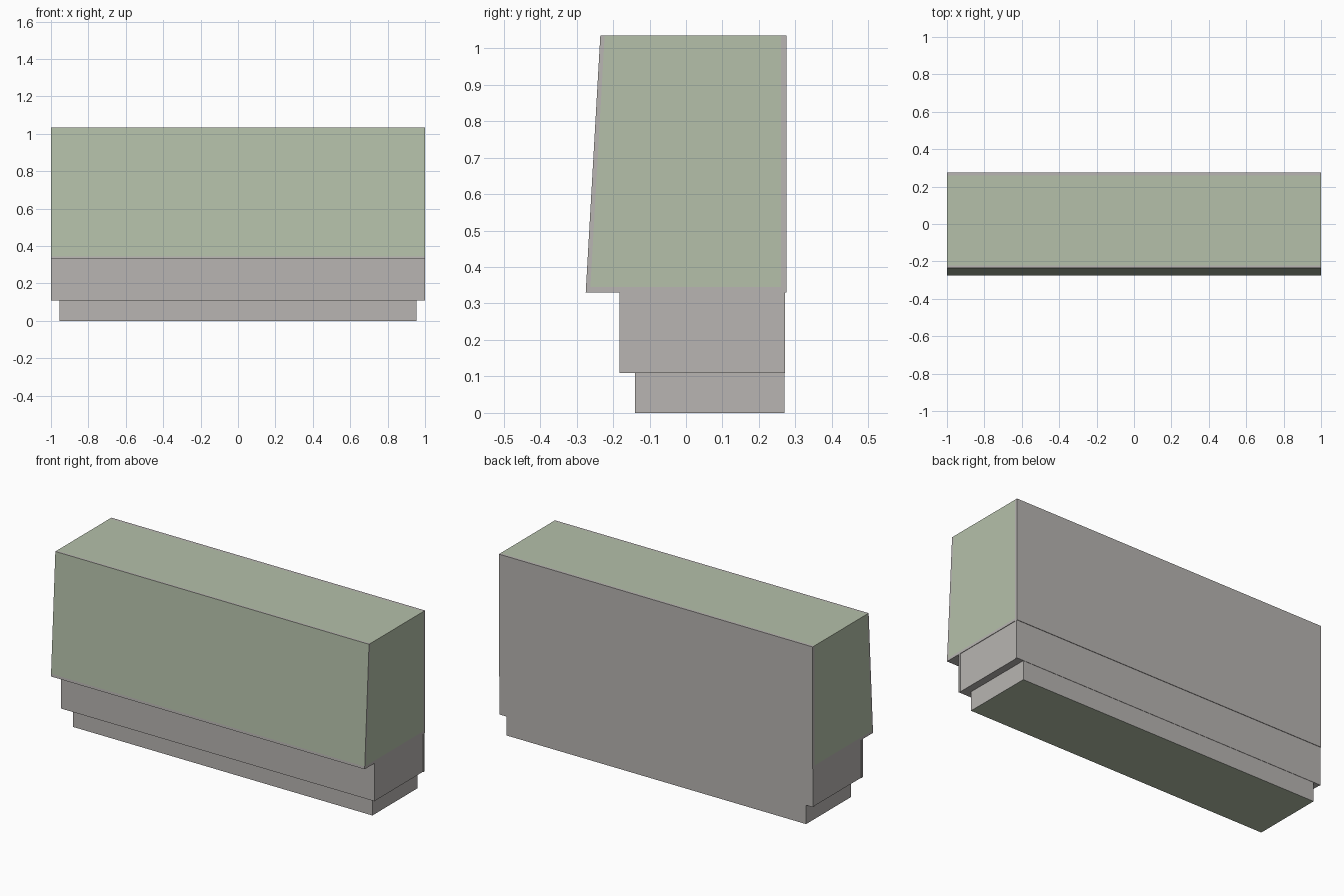
import bpy, bmesh

cube = bpy.data.objects.get("Cube")
if cube:
    bpy.data.objects.remove(cube, do_unlink=True)


def material(name, rgb):
    m = bpy.data.materials.new(name)
    m.use_nodes = True
    color = (*rgb, 1.0)
    m.diffuse_color = color
    m.node_tree.nodes["Principled BSDF"].inputs["Base Color"].default_value = color
    return m


grey = material("warm grey", (0.48, 0.46, 0.445))
green = material("sage green", (0.46, 0.53, 0.40))


def profile_block(name, half_width, profile):
    """Extrude a (y, z) side profile across the width."""
    bm = bmesh.new()
    face = bm.faces.new([bm.verts.new((-half_width, y, z)) for y, z in profile])
    ext = bmesh.ops.extrude_face_region(bm, geom=[face])
    for v in ext["geom"]:
        if isinstance(v, bmesh.types.BMVert):
            v.co.x = half_width
    bmesh.ops.recalc_face_normals(bm, faces=bm.faces)
    mesh = bpy.data.meshes.new(name)
    bm.to_mesh(mesh)
    bm.free()
    mesh.materials.append(grey)
    mesh.materials.append(green)
    obj = bpy.data.objects.new(name, mesh)
    bpy.context.collection.objects.link(obj)
    return obj


def block(name, half_width, y0, y1, z0, z1):
    return profile_block(name, half_width, [(y0, z0), (y1, z0), (y1, z1), (y0, z1)])


# Recessed plinth with a green underside
plinth = block("plinth", 0.955, -0.14, 0.27, 0.0, 0.11)
for p in plinth.data.polygons:
    p.material_index = int(p.normal.z < -0.5)

# Lower cabinet: core between slightly wider front and back boards
block("lower_body", 0.997, -0.171, 0.26, 0.11, 0.33)
block("lower_front_board", 1.0, -0.183, -0.171, 0.11, 0.33)
block("lower_back_board", 1.0, 0.26, 0.272, 0.11, 0.33)

# Upper housing with a sloping front; back and underside stay grey
upper = profile_block("upper_housing", 1.0,
                      [(-0.275, 0.33), (0.275, 0.33), (0.275, 1.035), (-0.235, 1.035)])
bm = bmesh.new()
bm.from_mesh(upper.data)
# Thin grey margins cut around the green faces
cuts = [((0, 0, 0.345), (0, 0, 1)),
        ((0, 0.26, 0), (0, 1, 0)),
        ((0, -0.263, 0.33), (0, -0.705, 0.04))]
for co, no in cuts:
    bmesh.ops.bisect_plane(bm, geom=bm.verts[:] + bm.edges[:] + bm.faces[:],
                           plane_co=co, plane_no=no)
bm.normal_update()
for f in bm.faces:
    c = f.calc_center_median()
    n = f.normal
    slope_y = -0.263 + (c.z - 0.33) * 0.04 / 0.705
    inside_y = slope_y < c.y < 0.26
    if n.z > 0.5:
        f.material_index = int(inside_y)
    elif n.y < -0.5:
        f.material_index = int(c.z > 0.345)
    elif abs(n.x) > 0.5:
        f.material_index = int(inside_y and c.z > 0.345)
bm.to_mesh(upper.data)
bm.free()
